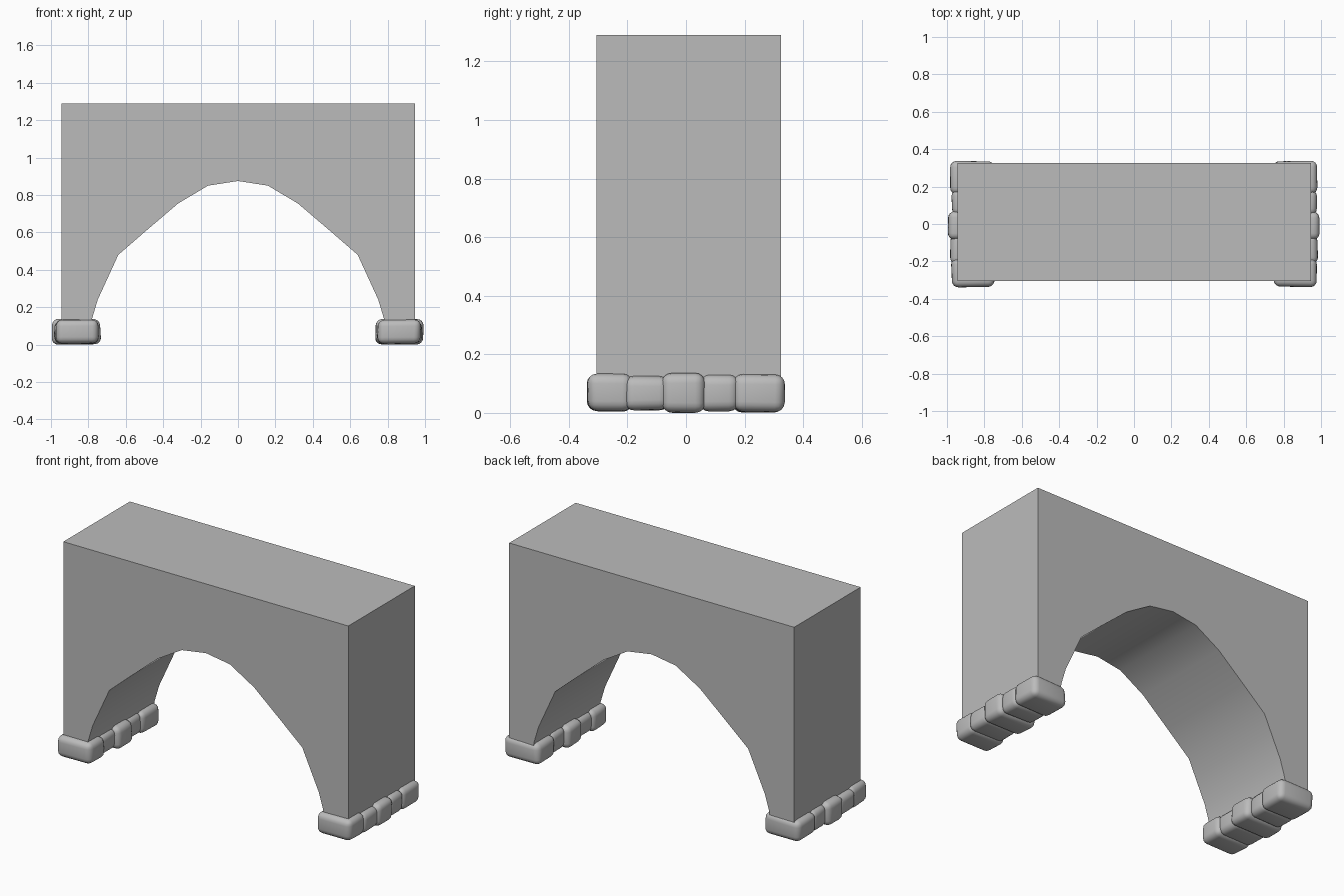
import bpy, bmesh, random
from mathutils import Vector

random.seed(4)
cube = bpy.data.objects.get("Cube")
if cube:
    bpy.data.objects.remove(cube, do_unlink=True)

stone_grey = bpy.data.materials.new("stone grey")
stone_grey.use_nodes = True
grey = (0.5, 0.5, 0.5, 1)
stone_grey.diffuse_color = grey
stone_grey.node_tree.nodes["Principled BSDF"].inputs["Base Color"].default_value = grey


def finish(name, bm, angle):
    bmesh.ops.recalc_face_normals(bm, faces=bm.faces)
    mesh = bpy.data.meshes.new(name)
    bm.to_mesh(mesh)
    bm.free()
    mesh.materials.append(stone_grey)
    obj = bpy.data.objects.new(name, mesh)
    bpy.context.collection.objects.link(obj)
    bpy.ops.object.select_all(action='DESELECT')
    obj.select_set(True)
    bpy.context.view_layer.objects.active = obj
    bpy.ops.object.shade_smooth_by_angle(angle=angle)
    return obj


# Arched wall: half profile mirrored, then extruded through its depth
half = [(0.945, 1.29), (0.945, 0.07), (0.79, 0.07), (0.78, 0.14), (0.75, 0.24),
        (0.64, 0.48), (0.49, 0.61), (0.32, 0.755), (0.16, 0.85)]
outline = half + [(0, 0.875)] + [(-x, z) for x, z in reversed(half)]
bm = bmesh.new()
face = bm.faces.new([bm.verts.new((x, -0.305, z)) for x, z in outline])
side = bmesh.ops.extrude_face_region(bm, geom=[face])["geom"]
bmesh.ops.translate(bm, vec=(0, 0.63, 0),
                    verts=[v for v in side if isinstance(v, bmesh.types.BMVert)])
finish("arch_wall", bm, 0.6)


# Rounded footing stones: y range, outer x, inner x, top, bottom
stones = [(-0.34, -0.18, 0.98, 0.74, 0.143, 0.01),
          (-0.215, -0.055, 0.985, 0.755, 0.137, 0.015),
          (-0.085, 0.07, 0.997, 0.73, 0.148, 0.006),
          (0.045, 0.185, 0.98, 0.755, 0.142, 0.01),
          (0.155, 0.34, 0.985, 0.74, 0.141, 0.008)]


def footing_stone(name, sign, y0, y1, outer, inner, top, bottom):
    low = Vector((inner, y0, bottom))
    high = Vector((outer, y1, top))
    size = high - low
    bm = bmesh.new()
    bmesh.ops.create_cube(bm, size=1)
    for v in bm.verts:
        # Pull corners in a little so that each block is irregular
        pull = [random.uniform(0.92, 1.0) for _ in range(3)]
        v.co = (low + high) / 2 + Vector(c * s * p for c, s, p in zip(v.co, size, pull))
        v.co.x *= sign
    obj = finish(name, bm, 3.14)
    bevel = obj.modifiers.new("rounding", 'BEVEL')
    bevel.width = 0.034
    bevel.segments = 4
    bevel.limit_method = 'NONE'


for label, sign in (("left", 1), ("right", -1)):
    for i, dims in enumerate(stones):
        footing_stone(f"{label}_footing_stone_{i + 1}", sign, *dims)

# Settle the lowest stone exactly on the ground
bpy.context.view_layer.update()
lowest = min((o.matrix_world @ Vector(c)).z for o in bpy.data.objects
             if "footing_stone" in o.name for c in o.bound_box)
for o in bpy.data.objects:
    if "footing_stone" in o.name:
        o.location.z -= lowest
